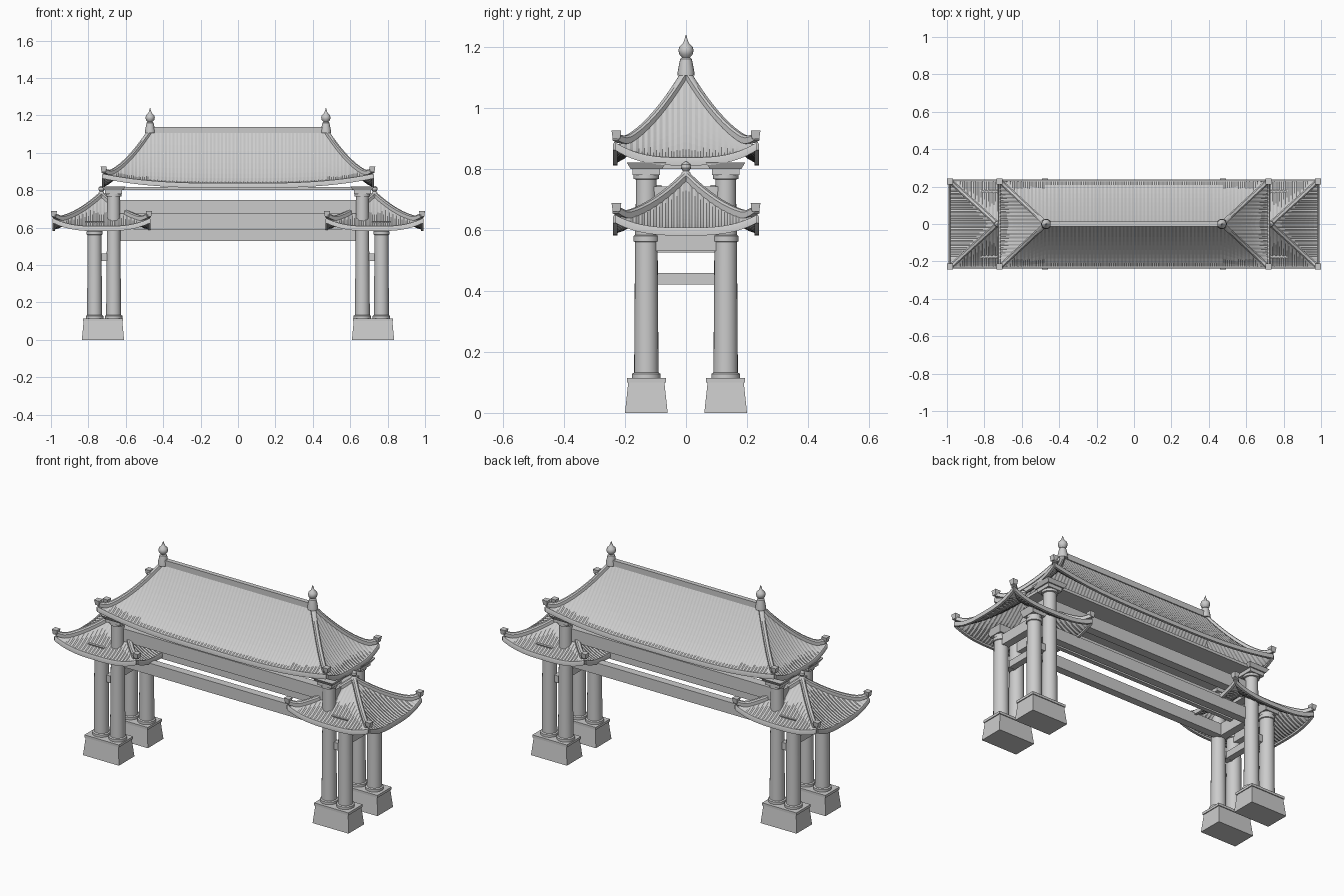
import bpy, bmesh, math
from mathutils import Vector

if "Cube" in bpy.data.objects:
    bpy.data.objects.remove(bpy.data.objects["Cube"])


def finish(name, bm, smooth=False):
    me = bpy.data.meshes.new(name)
    bm.to_mesh(me)
    bm.free()
    ob = bpy.data.objects.new(name, me)
    bpy.context.collection.objects.link(ob)
    if smooth:
        bpy.ops.object.select_all(action='DESELECT')
        ob.select_set(True)
        bpy.context.view_layer.objects.active = ob
        bpy.ops.object.shade_smooth_by_angle(angle=math.radians(35))
    return ob


def box(name, c, h, top=None):
    """Box from centre and half sizes; top = half x, half y of a tapered top."""
    bm = bmesh.new()
    bmesh.ops.create_cube(bm, size=2)
    for v in bm.verts:
        hx, hy = top if top and v.co.z > 0 else h[:2]
        v.co = Vector((c[0] + v.co.x * hx, c[1] + v.co.y * hy, c[2] + v.co.z * h[2]))
    return finish(name, bm)


def lathe(name, x, y, profile, n=24):
    bm = bmesh.new()
    rings = [[bm.verts.new((x + r * math.cos(2 * math.pi * i / n),
                            y + r * math.sin(2 * math.pi * i / n), z)) for i in range(n)]
             for r, z in profile]
    for a, b in zip(rings, rings[1:]):
        for i in range(n):
            j = (i + 1) % n
            bm.faces.new((a[i], a[j], b[j], b[i]))
    bm.faces.new(rings[0][::-1])
    bm.faces.new(rings[-1])
    return finish(name, bm, True)


def sweep(name, path, w, h):
    """Upright rectangular section carried along a path."""
    bm = bmesh.new()
    rings = []
    for i, p in enumerate(path):
        d = path[min(i + 1, len(path) - 1)] - path[max(i - 1, 0)]
        side = Vector((-d.y, d.x, 0)).normalized() * w / 2
        up = Vector((0, 0, h / 2))
        rings.append([bm.verts.new(p + a * side + b * up)
                      for a, b in ((-1, -1), (1, -1), (1, 0.5), (0.5, 1), (-0.5, 1), (-1, 0.5))])
    for a, b in zip(rings, rings[1:]):
        for i in range(6):
            j = (i + 1) % 6
            bm.faces.new((a[i], a[j], b[j], b[i]))
    bm.faces.new(rings[0][::-1])
    bm.faces.new(rings[-1])
    bmesh.ops.recalc_face_normals(bm, faces=bm.faces[:])
    return finish(name, bm, True)


def hip_roof(name, cx, r, a, b, z0, z1, lift):
    """Concave tiled hip roof: ridge half length r, eave half sizes a and b."""
    def height(s, t):
        return z1 + (z0 - z1) * (1 - t) ** 1.35 + lift * abs(s) ** 3 * t * t

    rows = 10
    bm = bmesh.new()
    # tiled slopes: columns of constant position, cut at the hips
    for along_x in (True, False):
        inner, run = (r, a - r) if along_x else (0, b)
        outer = inner + run
        n = 4 * round(outer / 0.02)
        for sign in (-1, 1):
            cols = []
            for i in range(n + 1):
                u = -outer + 2 * outer * i / n
                t0 = max(0, (abs(u) - inner) / run)
                col = []
                for k in range(rows + 1):
                    t = t0 + (1 - t0) * k / rows
                    wid = inner + run * t
                    z = height(min(1, abs(u) / wid) if wid > 1e-6 else 0, t)
                    z += 0.004 * (i % 2) * min(1, 4 * (1 - t0))
                    co = (cx + u, sign * b * t, z) if along_x else \
                         (cx + sign * (r + (a - r) * t), u, z)
                    col.append(bm.verts.new(co))
                cols.append(col)
            for p, q in zip(cols, cols[1:]):
                for k in range(rows):
                    bm.faces.new((p[k], q[k], q[k + 1], p[k + 1]))
    bmesh.ops.remove_doubles(bm, verts=bm.verts[:], dist=0.0002)
    bm.normal_update()
    for f in bm.faces:
        if f.normal.z < 0:
            f.normal_flip()
    ob = finish(name + "_tiles", bm)
    m = ob.modifiers.new("thickness", 'SOLIDIFY')
    m.thickness = 0.012
    m.offset = -1

    # eave trim on all four sides
    steps = [-1 + 2 * i / 28 for i in range(29)]
    for sg in (-1, 1):
        sweep(name + "_eave_long", [Vector((cx + s * a, sg * b, height(s, 1) - 0.006)) for s in steps], 0.014, 0.026)
        sweep(name + "_eave_short", [Vector((cx + sg * a, s * b, height(s, 1) - 0.006)) for s in steps], 0.014, 0.026)
        # hip ribs with upturned end knobs
        for sy in (-1, 1):
            path = [Vector((cx + sg * (r + (a - r) * t), sy * b * t,
                            height(1, t) + 0.006 + 0.02 * max(0, t - 0.85) / 0.15))
                    for t in [i / 16 for i in range(17)]]
            sweep(name + "_hip_rib", path, 0.026, 0.026)
            tip = path[-1]
            box(name + "_hip_knob", (tip.x - sg * 0.002, tip.y - sy * 0.004, tip.z + 0.006),
                (0.012, 0.012, 0.014), (0.016, 0.016))


# upper roof, ridge and ceiling plate
hip_roof("upper_roof", 0, 0.47, 0.72, 0.232, 1.115, 0.83, 0.05)
box("upper_ridge", (0, 0, 1.122), (0.47, 0.013, 0.016))
box("ceiling_plate", (0, 0, 0.808), (0.69, 0.165, 0.008))

for sx in (-1, 1):
    # ridge finials
    lathe("ridge_finial", sx * 0.47, 0,
          [(0.028, 1.105), (0.027, 1.12), (0.019, 1.16), (0.013, 1.165), (0.022, 1.175), (0.025, 1.187),
           (0.022, 1.2), (0.011, 1.21), (0.007, 1.218), (0.001, 1.238)], 16)
    # lower side roof with its finial
    hip_roof("side_roof", sx * 0.73, 0, 0.256, 0.232, 0.775, 0.60, 0.042)
    lathe("side_finial", sx * 0.73, 0,
          [(0.022, 0.765), (0.014, 0.788), (0.01, 0.792), (0.016, 0.802), (0.015, 0.814), (0.004, 0.823)], 16)
    # cross beams between front and back columns
    box("low_cross_beam", (sx * 0.715, 0, 0.44), (0.018, 0.13, 0.019))
    box("mid_cross_beam", (sx * 0.665, 0, 0.56), (0.022, 0.12, 0.035))
    box("outer_cross_beam", (sx * 0.765, 0, 0.56), (0.022, 0.12, 0.03))
    box("top_cross_beam", (sx * 0.665, 0, 0.705), (0.022, 0.12, 0.037))
    for sy in (-1, 1):
        y = sy * 0.13
        # plinth
        box("plinth", (sx * 0.722, y, 0.051), (0.113, 0.07, 0.051), (0.103, 0.059))
        box("plinth_lip", (sx * 0.722, y, 0.107), (0.108, 0.064, 0.007))
        # outer column with capital
        lathe("outer_column", sx * 0.767, y,
              [(0.047, 0.112), (0.047, 0.128), (0.04, 0.132), (0.037, 0.56), (0.042, 0.562),
               (0.042, 0.58), (0.037, 0.583), (0.037, 0.6)])
        box("outer_capital", (sx * 0.767, y, 0.615), (0.04, 0.04, 0.018), (0.052, 0.052))
        # inner column with capital
        lathe("inner_column", sx * 0.665, y,
              [(0.047, 0.112), (0.047, 0.128), (0.04, 0.132), (0.034, 0.755), (0.034, 0.765),
               (0.042, 0.767), (0.042, 0.78), (0.036, 0.783)])
        box("inner_capital", (sx * 0.665, y, 0.79), (0.045, 0.045, 0.01))
        box("inner_abacus", (sx * 0.665, y, 0.81), (0.052, 0.052, 0.01), (0.064, 0.064))
        # tie between paired columns
        box("column_tie", (sx * 0.716, sy * 0.122, 0.44), (0.05, 0.017, 0.02))

# long beams between the two legs
for sy in (-1, 1):
    box("upper_long_beam", (0, sy * 0.105, 0.71), (0.65, 0.024, 0.036))
    box("lower_long_beam", (0, sy * 0.105, 0.56), (0.65, 0.022, 0.033))
box("frieze_panel", (0, 0, 0.633), (0.65, 0.012, 0.06))
